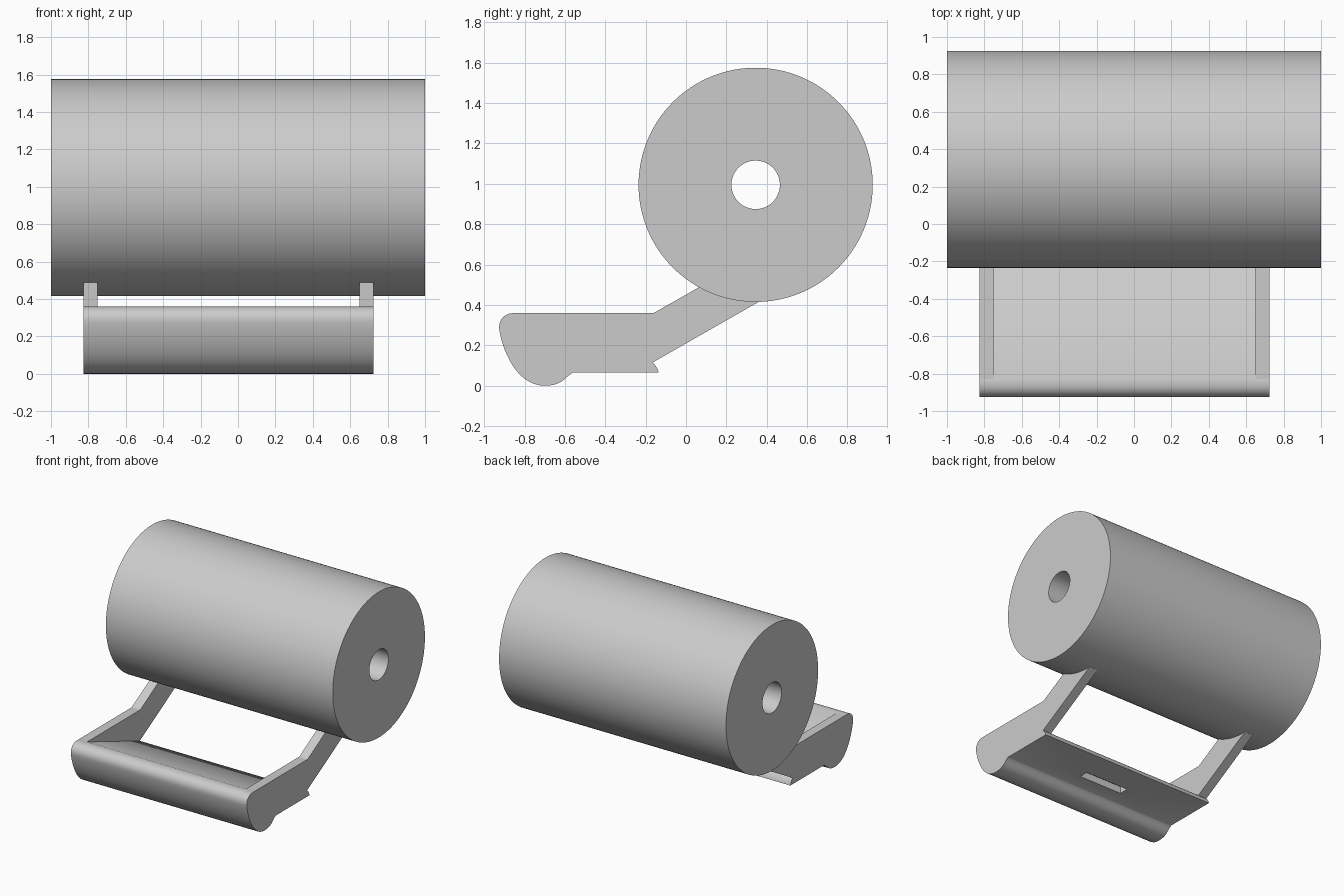
import bpy, bmesh, math
from mathutils import Vector
from mathutils.geometry import interpolate_bezier

cube = bpy.data.objects.get("Cube")
if cube:
    bpy.data.objects.remove(cube, do_unlink=True)

grey = bpy.data.materials.new("light grey")
grey.use_nodes = True
colour = (0.6, 0.6, 0.6, 1)
grey.diffuse_color = colour
grey.node_tree.nodes["Principled BSDF"].inputs["Base Color"].default_value = colour


def finish(bm, name):
    bmesh.ops.recalc_face_normals(bm, faces=bm.faces)
    mesh = bpy.data.meshes.new(name)
    bm.to_mesh(mesh)
    bm.free()
    mesh.materials.append(grey)
    obj = bpy.data.objects.new(name, mesh)
    bpy.context.collection.objects.link(obj)
    return obj


def prism(name, profile, x0, x1):
    """Extrude a (y, z) outline along x."""
    bm = bmesh.new()
    face = bm.faces.new([bm.verts.new((x0, y, z)) for y, z in profile])
    out = bmesh.ops.extrude_face_region(bm, geom=[face])
    verts = [v for v in out["geom"] if isinstance(v, bmesh.types.BMVert)]
    bmesh.ops.translate(bm, verts=verts, vec=(x1 - x0, 0, 0))
    return finish(bm, name)


def curve(a, b, c, d, steps=16):
    pts = interpolate_bezier(*[Vector((*p, 0)) for p in (a, b, c, d)], steps)
    return [(p.x, p.y) for p in pts]


def smooth(obj):
    bpy.ops.object.select_all(action="DESELECT")
    obj.select_set(True)
    bpy.context.view_layer.objects.active = obj
    bpy.ops.object.shade_smooth_by_angle(angle=math.radians(30))


# Drum: hollow tube with a narrow bore, lying along x
CENTRE_Y, CENTRE_Z, SEGMENTS = 0.345, 0.995, 128
bm = bmesh.new()
rings = []
for x, radius in ((-1, 0.58), (1, 0.58), (1, 0.12), (-1, 0.12)):
    ring = []
    for i in range(SEGMENTS):
        a = math.tau * i / SEGMENTS
        ring.append(bm.verts.new((x, CENTRE_Y + radius * math.cos(a),
                                  CENTRE_Z + radius * math.sin(a))))
    rings.append(ring)
for k in range(4):
    r, s = rings[k], rings[(k + 1) % 4]
    for i in range(SEGMENTS):
        j = (i + 1) % SEGMENTS
        bm.faces.new((r[i], r[j], s[j], s[i]))
smooth(finish(bm, "drum"))

# Base bar: rounded front lip, belly underneath, sloping floor behind
LEFT, RIGHT = 0.725, -0.825
lip = curve((-0.85, 0.36), (-0.9, 0.36), (-0.93, 0.325), (-0.925, 0.28))
shin = curve((-0.925, 0.28), (-0.915, 0.2), (-0.85, 0.0), (-0.70, 0.0))
heel = curve((-0.70, 0.0), (-0.61, 0.0), (-0.6, 0.045), (-0.56, 0.065))
back = curve((-0.135, 0.065), (-0.14, 0.085), (-0.15, 0.1), (-0.165, 0.115), 6)
base = prism("base_bar", [(-0.83, 0.36)] + lip + shin[1:] + heel[1:] + back,
             RIGHT, LEFT)

# Shallow slot cut into the underside of the base
cutter = prism("slot_cutter", [(-0.44, 0), (-0.365, 0), (-0.365, 0.12), (-0.44, 0.12)],
               -0.24, 0.14)
cutter.hide_render = True
cut = base.modifiers.new("slot", "BOOLEAN")
cut.operation = "DIFFERENCE"
cut.solver = "EXACT"
cut.object = cutter
bpy.context.view_layer.objects.active = base
bpy.ops.object.modifier_apply(modifier=cut.name)
bpy.data.objects.remove(cutter, do_unlink=True)
smooth(base)

# Side arms: rise from the base and carry the drum
arm = [(-0.83, 0.36), (-0.16, 0.36), (0.1, 0.508), (0.36, 0.45),
       (0.36, 0.415), (-0.165, 0.115)]
prism("left_arm", arm, LEFT - 0.075, LEFT)
prism("right_arm", arm, RIGHT, RIGHT + 0.075)
